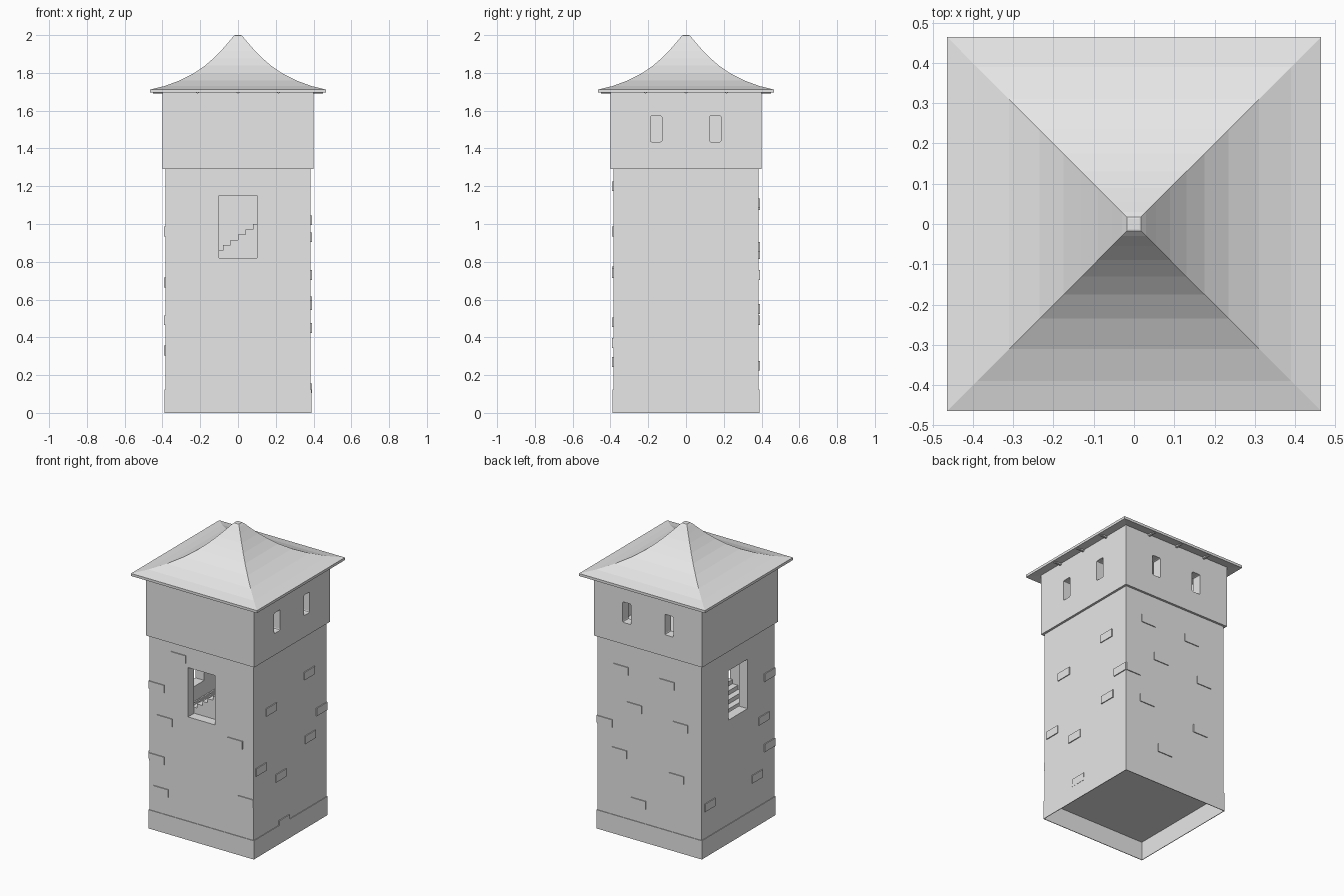
import bpy, bmesh
from math import pi
from mathutils import Matrix

old = bpy.data.objects.get("Cube")
if old:
    bpy.data.objects.remove(old, do_unlink=True)

stone = bpy.data.materials.new("light_grey_stone")
stone.use_nodes = True
GREY = (0.8, 0.8, 0.8, 1)
stone.diffuse_color = GREY
stone.node_tree.nodes["Principled BSDF"].inputs["Base Color"].default_value = GREY


def finish(name, bm):
    bmesh.ops.recalc_face_normals(bm, faces=bm.faces)
    mesh = bpy.data.meshes.new(name)
    bm.to_mesh(mesh)
    bm.free()
    mesh.materials.append(stone)
    obj = bpy.data.objects.new(name, mesh)
    bpy.context.collection.objects.link(obj)
    return obj


def add_box(bm, lo, hi):
    size = [b - a for a, b in zip(lo, hi)]
    mid = [(a + b) / 2 for a, b in zip(lo, hi)]
    m = Matrix.Translation(mid) @ Matrix.Diagonal((*size, 1))
    return bmesh.ops.create_cube(bm, size=1, matrix=m)["verts"]


def box(name, lo, hi):
    bm = bmesh.new()
    add_box(bm, lo, hi)
    return finish(name, bm)


def square_rings(name, profile, closed=False):
    """Sweep (half width, height) points around a square."""
    bm = bmesh.new()
    rings = [[bm.verts.new((sx * r, sy * r, z)) for sx, sy in ((-1, -1), (1, -1), (1, 1), (-1, 1))]
             for r, z in profile]
    pairs = list(zip(rings, rings[1:]))
    if closed:
        pairs.append((rings[-1], rings[0]))
    for a, b in pairs:
        for i in range(4):
            j = (i + 1) % 4
            bm.faces.new((a[i], a[j], b[j], b[i]))
    if not closed:
        bm.faces.new(rings[0])
        bm.faces.new(rings[-1])
    return finish(name, bm)


def cut(target, *cutters):
    for cutter in cutters:
        cutter.hide_render = True
        mod = target.modifiers.new("opening", 'BOOLEAN')
        mod.operation, mod.solver, mod.object = 'DIFFERENCE', 'EXACT', cutter
        bpy.context.view_layer.objects.active = target
        bpy.ops.object.modifier_apply(modifier=mod.name)
        bpy.data.objects.remove(cutter, do_unlink=True)


# Quarter turns that carry the front face to each side
TURN = {"front": 0, "left": pi / 2, "back": pi, "right": -pi / 2}
HALF, INNER, TOP = 0.385, 0.32, 1.29

# Plinth, open underneath
P = 0.39
square_rings("plinth", [(P, 0), (P, 0.125), (P - 0.004, 0.125), (P - 0.004, 0)], closed=True)

# Hollow shaft with a window in the front and one in the side
shaft = box("tower_shaft", (-HALF, -HALF, 0.122), (HALF, HALF, TOP))
cut(shaft,
    box("shaft_room", (-INNER, -INNER, 0.2), (INNER, INNER, 1.26)),
    box("front_window", (-0.1, -0.5, 0.82), (0.1, -0.3, 1.15)),
    box("side_window", (-0.5, -0.1, 0.82), (-0.3, 0.1, 1.15)))

# Staircase rising across the inside
bm = bmesh.new()
steps, run, rise = 16, 0.04, 0.028
for i in range(steps):
    x = -INNER + i * run
    add_box(bm, (x, -INNER, 0.6), (x + run, INNER, 0.72 + i * rise))
finish("inner_stairs", bm)

# Overhanging upper room with slits in the left and back walls
W = 0.4
upper = box("upper_room", (-W, -W, TOP), (W, W, 1.705))
cut(upper, box("room_space", (-0.335, -0.335, 1.33), (0.335, 0.335, 1.67)))
for side in ("left", "back"):
    for x in (-0.158, 0.155):
        bm = bmesh.new()
        add_box(bm, (x - 0.031, -0.5, 1.435), (x + 0.031, -0.3, 1.572))
        edges = [e for e in bm.edges if abs(e.verts[0].co.y - e.verts[1].co.y) > 0.1]
        bmesh.ops.bevel(bm, geom=edges, offset=0.008, segments=2, profile=0.5, affect='EDGES')
        bmesh.ops.rotate(bm, verts=bm.verts, matrix=Matrix.Rotation(TURN[side], 3, 'Z'))
        cut(upper, finish("slit", bm))

# Flared roof with thin eaves
square_rings("roof", [
    (0.39, 1.705), (0.465, 1.695), (0.465, 1.712), (0.39, 1.73), (0.31, 1.759),
    (0.235, 1.797), (0.175, 1.838), (0.13, 1.877), (0.09, 1.917),
    (0.055, 1.957), (0.03, 1.987), (0.018, 1.999), (0.012, 2.0)])

# Beam ends below the eaves
bm = bmesh.new()
for angle in TURN.values():
    for x in (-0.215, 0, 0.215):
        m = (Matrix.Rotation(angle, 4, 'Z') @ Matrix.Translation((x, -0.41, 1.701))
             @ Matrix.Rotation(pi / 2, 4, 'X'))
        bmesh.ops.create_cone(bm, cap_ends=True, segments=8, radius1=0.01, radius2=0.01,
                              depth=0.08, matrix=m)
finish("beam_ends", bm)

# Raised stones: position along the wall (seen from outside) and height
STONES = {
    "front": [(-0.17, 1.2), (-0.33, 0.96), (-0.27, 0.75), (-0.33, 0.48),
              (-0.3, 0.27), (0.25, 0.74), (0.33, 0.37)],
    "left": [(0.2, 1.02), (-0.2, 0.93), (0.33, 0.73), (0.21, 0.59),
             (-0.31, 0.57), (-0.1, 0.45), (-0.065, 0.13)],
    "back": [(-0.21, 1.11), (0.13, 1.1), (-0.11, 0.88), (0.23, 0.84),
             (-0.33, 0.73), (-0.22, 0.55), (0.2, 0.49), (-0.08, 0.25)],
    "right": [(0.33, 0.96), (0.27, 0.69), (0.33, 0.49), (0.2, 0.33), (-0.3, 0.33)],
}
for side, spots in STONES.items():
    bm = bmesh.new()
    for x, z in spots:
        w = 0.055
        add_box(bm, (x - w, -0.391, z - 0.026), (x + w, -0.37, z + 0.026))
    bmesh.ops.rotate(bm, verts=bm.verts, matrix=Matrix.Rotation(TURN[side], 3, 'Z'))
    finish(side + "_wall_stones", bm)
